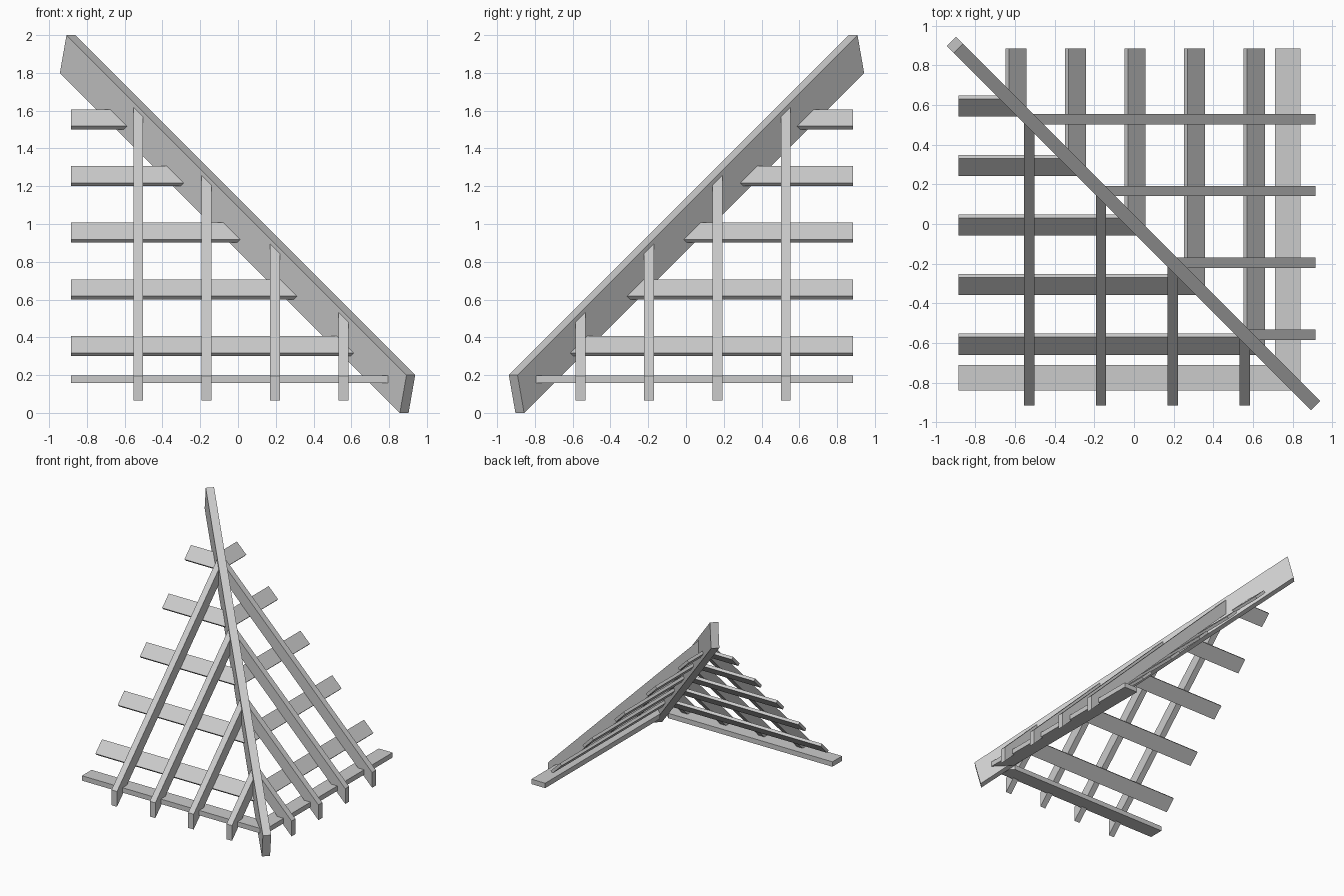
import bpy
import bmesh

cube = bpy.data.objects.get("Cube")
if cube:
    bpy.data.objects.remove(cube, do_unlink=True)

# One flat timber colour
timber = bpy.data.materials.new("grey_timber")
timber.use_nodes = True
GREY = (0.6, 0.6, 0.6, 1)
timber.diffuse_color = GREY
timber.node_tree.nodes["Principled BSDF"].inputs["Base Color"].default_value = GREY

HIP_HALF = 0.046   # distance along x or y from the hip centre line to its side


def board(name, ring_a, ring_b):
    """Timber with four long edges joining two end outlines."""
    bm = bmesh.new()
    a = [bm.verts.new(p) for p in ring_a]
    b = [bm.verts.new(p) for p in ring_b]
    bm.faces.new(a)
    bm.faces.new(b)
    for i in range(4):
        j = (i + 1) % 4
        bm.faces.new((a[i], a[j], b[j], b[i]))
    bmesh.ops.recalc_face_normals(bm, faces=bm.faces)
    mesh = bpy.data.meshes.new(name)
    bm.to_mesh(mesh)
    bm.free()
    mesh.materials.append(timber)
    obj = bpy.data.objects.new(name, mesh)
    bpy.context.collection.objects.link(obj)


def both_slopes(name, ring_a, ring_b):
    """Front slope board and its reflection across the hip."""
    board("front_" + name, ring_a, ring_b)
    flip = lambda ring: [(-y, -x, z) for x, y, z in ring]
    board("side_" + name, flip(ring_a), flip(ring_b))


def lengthwise(name, section, start):
    """Board along x, mitred against the side of the hip."""
    both_slopes(name, [(start, y, z) for y, z in section],
                [(-y - HIP_HALF, y, z) for y, z in section])


# Diagonal hip rafter
def hip_end(top_t, top_z, bottom_t, bottom_z):
    h = HIP_HALF / 2
    return [(t + o, -t + o, z) for t, o, z in (
        (top_t, -h, top_z), (top_t, h, top_z),
        (bottom_t, h, bottom_z), (bottom_t, -h, bottom_z))]


board("hip_rafter", hip_end(-0.885, 2.0, -0.92, 1.8),
      hip_end(0.915, 0.2, 0.88, 0.0))

# Jack rafters with plumb-cut eaves, dying into the hip
EAVE, TOP, BOTTOM = -0.915, 1.11, 0.98
for i in range(4):
    x = -0.528 + 0.362 * i
    edges = [(x - 0.026, TOP), (x + 0.026, TOP),
             (x + 0.026, BOTTOM), (x - 0.026, BOTTOM)]
    both_slopes(f"jack_rafter_{i + 1}",
                [(ex, EAVE, EAVE + c) for ex, c in edges],
                [(ex, -ex - HIP_HALF, -ex - HIP_HALF + c) for ex, c in edges])

# Tilted purlins under the rafters
for i in range(5):
    y, z, w, t = -0.659 + 0.3 * i, 0.318 + 0.3 * i, 0.089, 0.017
    lengthwise(f"purlin_{i + 1}",
               [(y, z), (y + w, z + w), (y + w + t, z + w - t), (y + t, z - t)],
               -0.885)

# Flat wall plates
lengthwise("wall_plate",
           [(-0.84, 0.157), (-0.84, 0.199), (-0.71, 0.199), (-0.71, 0.157)],
           -0.885)
